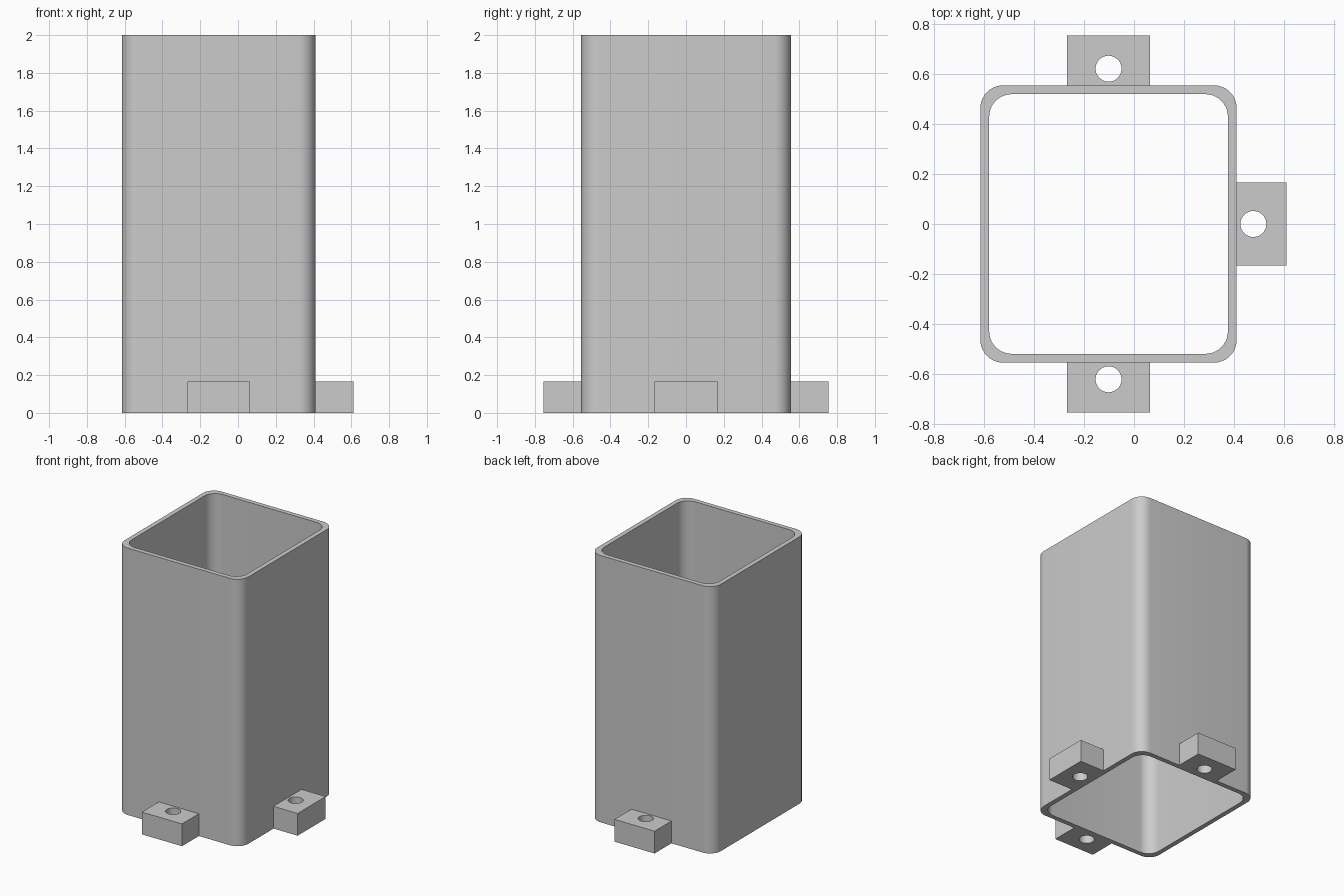
import bpy
import bmesh
from math import cos, sin, pi, radians

cube = bpy.data.objects.get("Cube")
if cube:
    bpy.data.objects.remove(cube, do_unlink=True)

# Single plain grey
grey = bpy.data.materials.new("plain_grey")
colour = (0.6, 0.6, 0.6, 1)
grey.diffuse_color = colour
grey.use_nodes = True
grey.node_tree.nodes["Principled BSDF"].inputs["Base Color"].default_value = colour


def rounded_rect(hx, hy, r, steps=10):
    """Outline of a rectangle centred on the origin with rounded corners."""
    points = []
    for k, (sx, sy) in enumerate([(1, 1), (-1, 1), (-1, -1), (1, -1)]):
        for i in range(steps + 1):
            a = (k + i / steps) * pi / 2
            points.append((sx * (hx - r) + r * cos(a), sy * (hy - r) + r * sin(a)))
    return points


def circle(cx, cy, r, n=40):
    return [(cx + r * cos(2 * pi * i / n), cy + r * sin(2 * pi * i / n)) for i in range(n)]


def extrude_profile(name, outlines, height, location, turn=0):
    """Solid from an outer outline and a hole outline, standing on z = 0."""
    curve = bpy.data.curves.new(name + "_profile", "CURVE")
    curve.dimensions = "2D"
    curve.fill_mode = "BOTH"
    curve.extrude = height / 2
    for outline in outlines:
        spline = curve.splines.new("POLY")
        spline.points.add(len(outline) - 1)
        for point, (x, y) in zip(spline.points, outline):
            point.co = (x, y, 0, 1)
        spline.use_cyclic_u = True
    helper = bpy.data.objects.new(name + "_profile", curve)
    mesh = bpy.data.meshes.new_from_object(helper)
    bpy.data.objects.remove(helper)
    bpy.data.curves.remove(curve)

    # Weld the caps to the walls
    bm = bmesh.new()
    bm.from_mesh(mesh)
    bmesh.ops.remove_doubles(bm, verts=bm.verts, dist=1e-5)
    bmesh.ops.translate(bm, verts=bm.verts, vec=(0, 0, height / 2))
    bmesh.ops.dissolve_limit(bm, angle_limit=radians(0.5), verts=bm.verts, edges=bm.edges)
    bmesh.ops.recalc_face_normals(bm, faces=bm.faces)
    bm.to_mesh(mesh)
    bm.free()

    mesh.name = name
    mesh.materials.clear()
    mesh.materials.append(grey)
    obj = bpy.data.objects.new(name, mesh)
    obj.location = location
    obj.rotation_euler.z = turn
    bpy.context.collection.objects.link(obj)
    bpy.ops.object.select_all(action="DESELECT")
    obj.select_set(True)
    bpy.context.view_layer.objects.active = obj
    bpy.ops.object.shade_smooth_by_angle(angle=radians(30))


# Open square tube
HX, HY, WALL, CX = 0.513, 0.555, 0.035, -0.102
extrude_profile("tube", [rounded_rect(HX, HY, 0.09),
                         rounded_rect(HX - WALL, HY - WALL, 0.09)], 2, (CX, 0, 0))

# Mounting tabs with screw holes, each pointing outward along its own +x
tab = [(0, -0.166), (0.2, -0.166), (0.2, 0.166), (0, 0.166)]
hole = circle(0.067, 0, 0.052)
for name, location, turn in [("left_tab", (CX + HX, 0, 0), 0),
                             ("back_tab", (CX, HY, 0), pi / 2),
                             ("front_tab", (CX, -HY, 0), -pi / 2)]:
    extrude_profile(name, [tab, hole], 0.167, location, turn)
